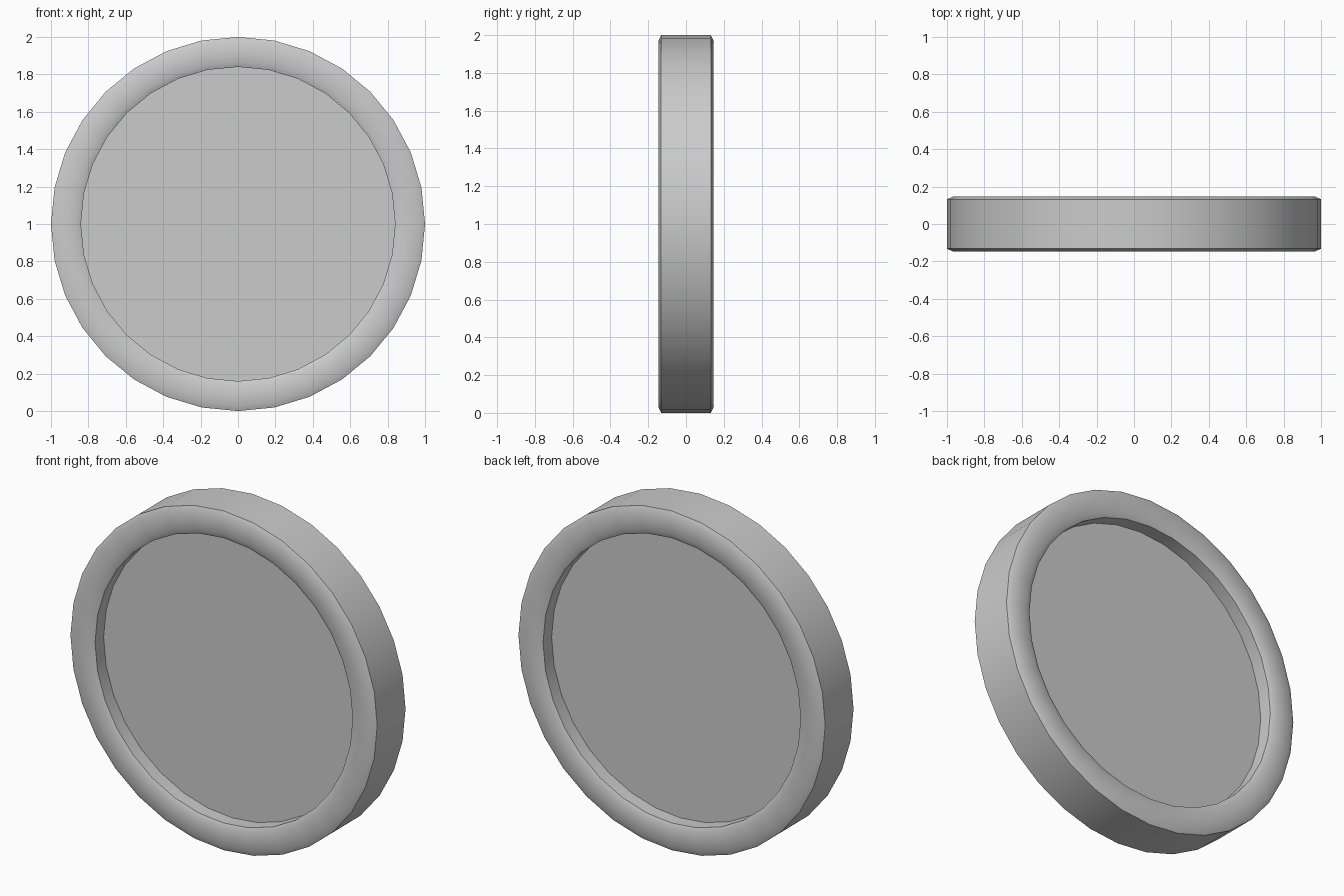
import bpy, bmesh, math

if "Cube" in bpy.data.objects:
    bpy.data.objects.remove(bpy.data.objects["Cube"])

SIDES = 32
# half profile (radius, y): recessed floor, inner wall, rounded rim, outer edge
half = [(0.84, -0.052), (0.84, -0.132), (0.87, -0.146), (0.97, -0.146), (1.0, -0.132)]
profile = half + [(r, -y) for r, y in reversed(half)]

bm = bmesh.new()
rings = []
for r, y in profile:
    rings.append([bm.verts.new((r * math.sin(2 * math.pi * i / SIDES), y,
                                1 + r * math.cos(2 * math.pi * i / SIDES)))
                  for i in range(SIDES)])

# walls and rim on both sides
for a, b in zip(rings, rings[1:]):
    for i in range(SIDES):
        j = (i + 1) % SIDES
        bm.faces.new((a[i], a[j], b[j], b[i]))

# recessed flat faces, front and back
bm.faces.new(rings[0])
bm.faces.new(rings[-1])
bmesh.ops.recalc_face_normals(bm, faces=bm.faces[:])

mesh = bpy.data.meshes.new("rimmed_disc")
bm.to_mesh(mesh)
bm.free()
disc = bpy.data.objects.new("rimmed_disc", mesh)
bpy.context.collection.objects.link(disc)

# smooth round the rim, crisp at the walls
bpy.context.view_layer.objects.active = disc
disc.select_set(True)
bpy.ops.object.shade_smooth_by_angle(angle=math.radians(42))
